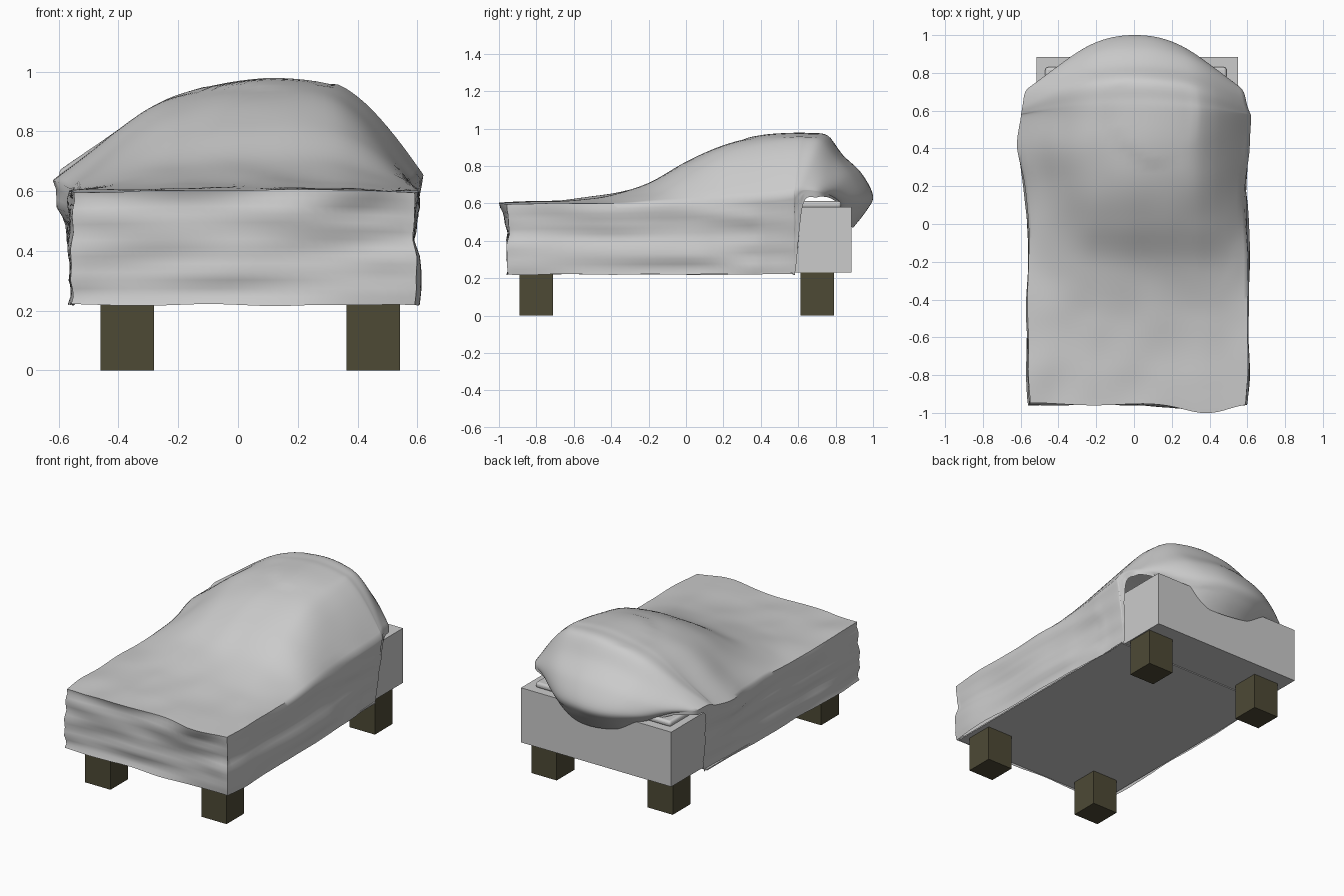
import bpy, bmesh, math
from mathutils import Vector, noise

if "Cube" in bpy.data.objects:
    bpy.data.objects.remove(bpy.data.objects["Cube"])


def material(name, rgb):
    m = bpy.data.materials.new(name)
    m.diffuse_color = (*rgb, 1)
    m.use_nodes = True
    m.node_tree.nodes["Principled BSDF"].inputs["Base Color"].default_value = m.diffuse_color
    return m


LINEN = material("light grey linen", (0.6, 0.6, 0.6))
WOOD = material("dark olive wood", (0.075, 0.067, 0.036))


def box(name, lo, hi, mat, bevel=0):
    bpy.ops.mesh.primitive_cube_add(size=1)
    ob = bpy.context.object
    ob.name = name
    for v in ob.data.vertices:
        v.co = [lo[i] + (v.co[i] + 0.5) * (hi[i] - lo[i]) for i in range(3)]
    ob.data.materials.append(mat)
    if bevel:
        b = ob.modifiers.new("soft edge", 'BEVEL')
        b.width, b.segments = bevel, 3
        bpy.ops.object.shade_smooth_by_angle()
    return ob


def spline(a, b, c, d, t):
    """Catmull-Rom blend of four rows of numbers."""
    return [0.5 * (2 * q + (r - p) * t + (2 * p - 5 * q + 4 * r - s) * t * t
                   + (3 * q - p - 3 * r + s) * t ** 3) for p, q, r, s in zip(a, b, c, d)]


def resample(rows, n):
    out = []
    for i in range(len(rows) - 1):
        a, d = rows[max(i - 1, 0)], rows[min(i + 2, len(rows) - 1)]
        out += [spline(a, rows[i], rows[i + 1], d, k / n) for k in range(n)]
    return out + [list(rows[-1])]


# Mattress, pillow, blanket underside and four block legs
box("mattress", (-0.515, -0.94, 0.23), (0.55, 0.885, 0.58), LINEN)
box("pillow", (-0.47, 0.42, 0.575), (0.49, 0.83, 0.612), LINEN, 0.015)
box("blanket_underside", (-0.55, -0.95, 0.224), (0.575, 0.57, 0.232), LINEN)
for x0, side in ((-0.46, "left"), (0.363, "right")):
    for y0, end in ((-0.89, "front"), (0.612, "back")):
        box(f"{end}_{side}_leg", (x0, y0, 0), (x0 + 0.179, y0 + 0.179, 0.235), WOOD)

# Blanket rows: centre y, centre z, edge y, edge z, left x, right x, hem z
ROWS = [
    (-0.955, 0.605, -0.955, 0.595, -0.555, 0.595, 0.22),
    (-0.80, 0.610, -0.80, 0.60, -0.565, 0.605, 0.22),
    (-0.60, 0.620, -0.60, 0.60, -0.56, 0.60, 0.22),
    (-0.40, 0.65, -0.40, 0.60, -0.565, 0.60, 0.22),
    (-0.20, 0.71, -0.20, 0.605, -0.565, 0.60, 0.22),
    (0.00, 0.825, 0.00, 0.61, -0.565, 0.595, 0.22),
    (0.20, 0.915, 0.20, 0.62, -0.585, 0.595, 0.22),
    (0.40, 0.965, 0.40, 0.635, -0.62, 0.61, 0.22),
    (0.58, 0.978, 0.56, 0.65, -0.60, 0.62, 0.225),
    (0.66, 0.976, 0.585, 0.66, -0.597, 0.615, 0.24),
    (0.76, 0.963, 0.625, 0.67, -0.59, 0.60, 0.59),
    (0.84, 0.86, 0.70, 0.665, -0.575, 0.58, 0.63),
    (0.94, 0.76, 0.74, 0.655, -0.53, 0.54, 0.635),
    (1.00, 0.64, 0.77, 0.645, -0.46, 0.47, 0.63),
    (0.965, 0.56, 0.79, 0.635, -0.42, 0.43, 0.62),
    (0.895, 0.47, 0.81, 0.625, -0.38, 0.39, 0.61),
]
# Crosswise crown of the lump: position from left to right, share of its height
CROWN = [(-1, 0), (-0.81, 0.26), (-0.65, 0.49), (-0.48, 0.70), (-0.32, 0.835), (-0.08, 0.95),
         (0.19, 1), (0.48, 0.94), (0.65, 0.78), (0.81, 0.47), (1, 0)]
LEVELS = 14


def blanket_row(row):
    yc, zc, ye, ze, xl, xr, hem = row
    hem = max(hem, 0.22)
    pts = []
    for s, f in resample(CROWN, 4):
        x = xl + (s + 1) / 2 * (xr - xl)
        pts.append(Vector((x, yc + (ye - yc) * abs(s) ** 2.2, ze + (zc - ze) * f)))

    # Hanging sides lean back in to the mattress near the head end
    lean = min(1, max(0, (ye - 0.1) / 0.35))
    foot_l = max(xl, -0.555 + 0.02 * lean)
    foot_r = xr + (min(xr, 0.567) - xr) * lean

    def drop(x_top, x_foot, k):
        z = ze + (hem - ze) * k / LEVELS
        g = min(1, max(0, (ze - z) / 0.4)) ** 0.8
        return Vector((x_top + (x_foot - x_top) * g, ye, z))

    left = [drop(xl, foot_l, k) for k in range(LEVELS, 0, -1)]
    right = [drop(xr, foot_r, k) for k in range(1, LEVELS + 1)]
    return left + pts + right


def add_grid(bm, grid):
    vs = [[bm.verts.new(p) for p in r] for r in grid]
    for a, b in zip(vs, vs[1:]):
        for i in range(len(a) - 1):
            bm.faces.new((a[i], a[i + 1], b[i + 1], b[i]))


bm = bmesh.new()
grid = [blanket_row(r) for r in resample(ROWS, 6)]
add_grid(bm, grid)
# Front drop, its ends shared with the hanging sides
top = grid[0][LEVELS:-LEVELS]
front = []
for k in range(LEVELS + 1):
    line = [Vector((p.x, p.y, p.z + (0.22 - p.z) * k / LEVELS)) for p in top]
    line[0] = grid[0][LEVELS - k].copy()
    line[-1] = grid[0][len(grid[0]) - 1 - LEVELS + k].copy()
    front.append(line)
add_grid(bm, front)
bmesh.ops.remove_doubles(bm, verts=bm.verts, dist=0.0008)
bmesh.ops.recalc_face_normals(bm, faces=bm.faces)
bm.normal_update()
# Horizontal folds on the hanging sides, faint rumples on top, a ruffled front lip
shift = {}
for v in bm.verts:
    p = v.co
    d = Vector()
    if p.y < 0.62 and p.z < 0.64:
        fold = noise.noise(Vector((p.x * 2.2, p.y * 2.2, p.z * 13)))
        amount = 0.026 if p.y < 0.4 else 0.012
        d = Vector((v.normal.x, v.normal.y, 0)) * (amount * fold)
        if p.y < -0.9:
            lip = max(0, 1 - abs(p.z - 0.6) / 0.07)
            d.y -= 0.045 * lip * math.exp(-((p.x - 0.38) / 0.16) ** 2)
    if p.z < 0.23:
        d.z = 0.008 * noise.noise(Vector((p.x * 4, p.y * 4, 3)))
    elif 0.58 < p.z < 0.95:
        d.z = 0.010 * noise.noise(Vector((p.x * 5, p.y * 4, 7)))
    shift[v] = d
for v, d in shift.items():
    v.co += d
    v.co.y = max(v.co.y, -1)
me = bpy.data.meshes.new("blanket")
bm.to_mesh(me)
bm.free()
blanket = bpy.data.objects.new("blanket", me)
bpy.context.collection.objects.link(blanket)
me.materials.append(LINEN)
bpy.ops.object.select_all(action='DESELECT')
blanket.select_set(True)
bpy.context.view_layer.objects.active = blanket
bpy.ops.object.shade_smooth_by_angle(angle=math.radians(60))
